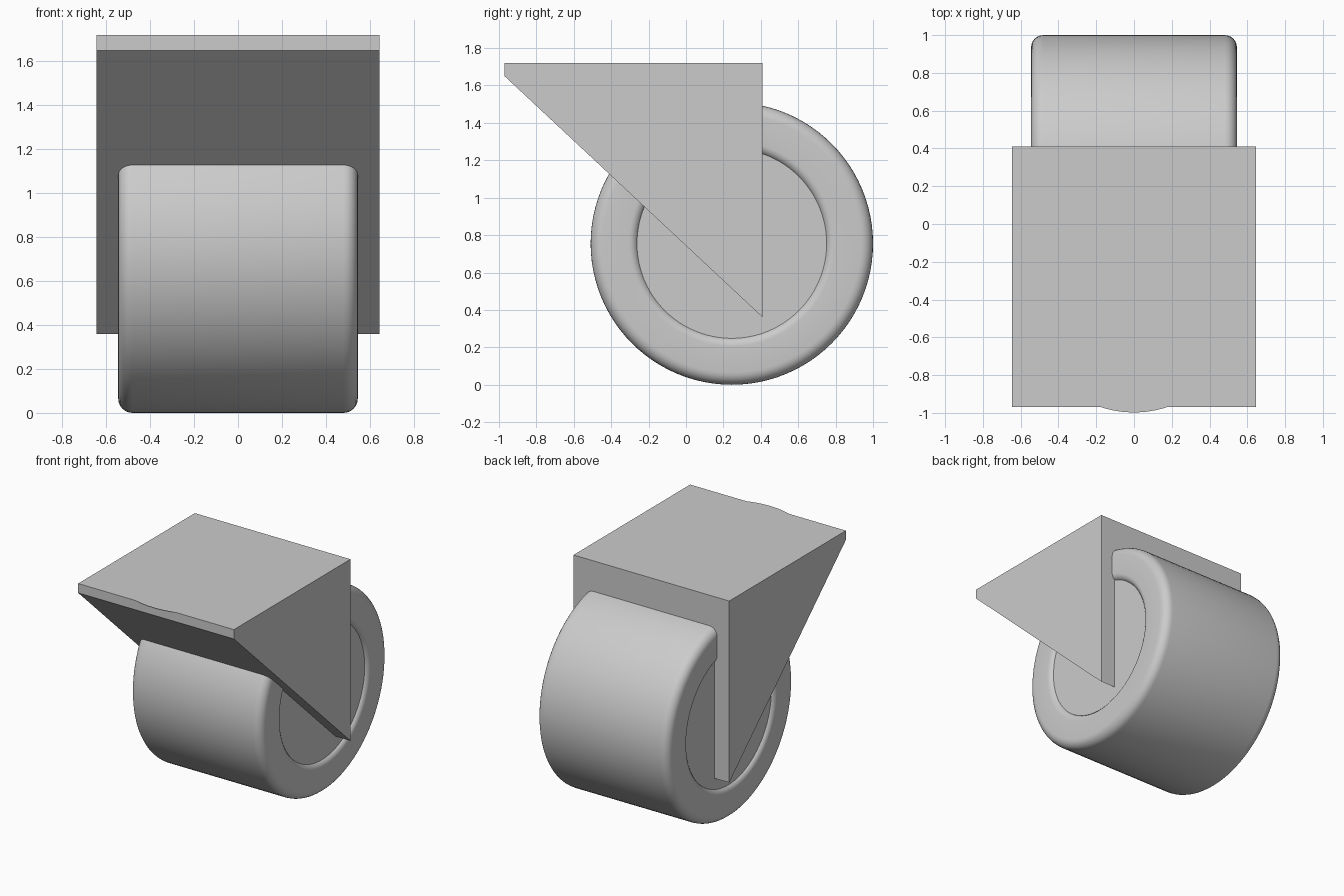
import bpy, bmesh, math
from mathutils import Vector, Matrix

if "Cube" in bpy.data.objects:
    bpy.data.objects.remove(bpy.data.objects["Cube"])

WHEEL_CENTRE = Vector((0, 0.245, 0.755))


def make_object(name, bm):
    bmesh.ops.recalc_face_normals(bm, faces=bm.faces)
    mesh = bpy.data.meshes.new(name)
    bm.to_mesh(mesh)
    bm.free()
    obj = bpy.data.objects.new(name, mesh)
    bpy.context.collection.objects.link(obj)
    return obj


def smooth(obj):
    bpy.ops.object.select_all(action='DESELECT')
    obj.select_set(True)
    bpy.context.view_layer.objects.active = obj
    bpy.ops.object.shade_smooth_by_angle(angle=math.radians(35))


def arc(cx, cr, radius, start, end, steps=6):
    angles = [math.radians(start + (end - start) * i / steps) for i in range(steps + 1)]
    return [(cx + radius * math.cos(a), cr + radius * math.sin(a)) for a in angles]


def lathe(name, profile, segments=96):
    # revolve (x, radius) points around the wheel axle
    bm = bmesh.new()
    verts = [bm.verts.new((x, 0, r)) for x, r in profile]
    edges = [bm.edges.new(pair) for pair in zip(verts, verts[1:])]
    bmesh.ops.spin(bm, geom=verts + edges, cent=(0, 0, 0), axis=(1, 0, 0),
                   angle=math.tau, steps=segments, use_duplicate=False)
    bmesh.ops.remove_doubles(bm, verts=bm.verts, dist=1e-4)
    bmesh.ops.translate(bm, verts=bm.verts, vec=WHEEL_CENTRE)
    obj = make_object(name, bm)
    smooth(obj)


# tyre: rounded outer shoulders and rounded inner lips
half = arc(0.495, 0.55, 0.05, -60, 0) + arc(0.48, 0.69, 0.065, 0, 90)
half.insert(0, (half[0][0], 0.5))
lathe("tyre", half + [(-x, r) for x, r in reversed(half)])

# hub: flat discs set just inside the tyre faces
bm = bmesh.new()
bmesh.ops.create_cone(bm, cap_ends=True, segments=96, radius1=0.507, radius2=0.507,
                      depth=1.046,
                      matrix=Matrix.Translation(WHEEL_CENTRE) @ Matrix.Rotation(math.pi / 2, 4, 'Y'))
smooth(make_object("hub", bm))

# housing: solid wedge extruded across the width
bm = bmesh.new()
outline = [(-0.97, 1.72), (0.41, 1.72), (0.41, 0.36), (-0.97, 1.65)]
face = bm.faces.new([bm.verts.new((-0.645, y, z)) for y, z in outline])
ext = bmesh.ops.extrude_face_region(bm, geom=[face])
bmesh.ops.translate(bm, vec=(1.29, 0, 0),
                    verts=[g for g in ext["geom"] if isinstance(g, bmesh.types.BMVert)])
make_object("housing", bm)

# swivel plate: paper-thin disc on top, overhanging the front edge
bm = bmesh.new()
bmesh.ops.create_circle(bm, cap_ends=True, segments=64, radius=0.555,
                        matrix=Matrix.Translation((0, -0.443, 1.721)))
make_object("swivel_plate", bm)
